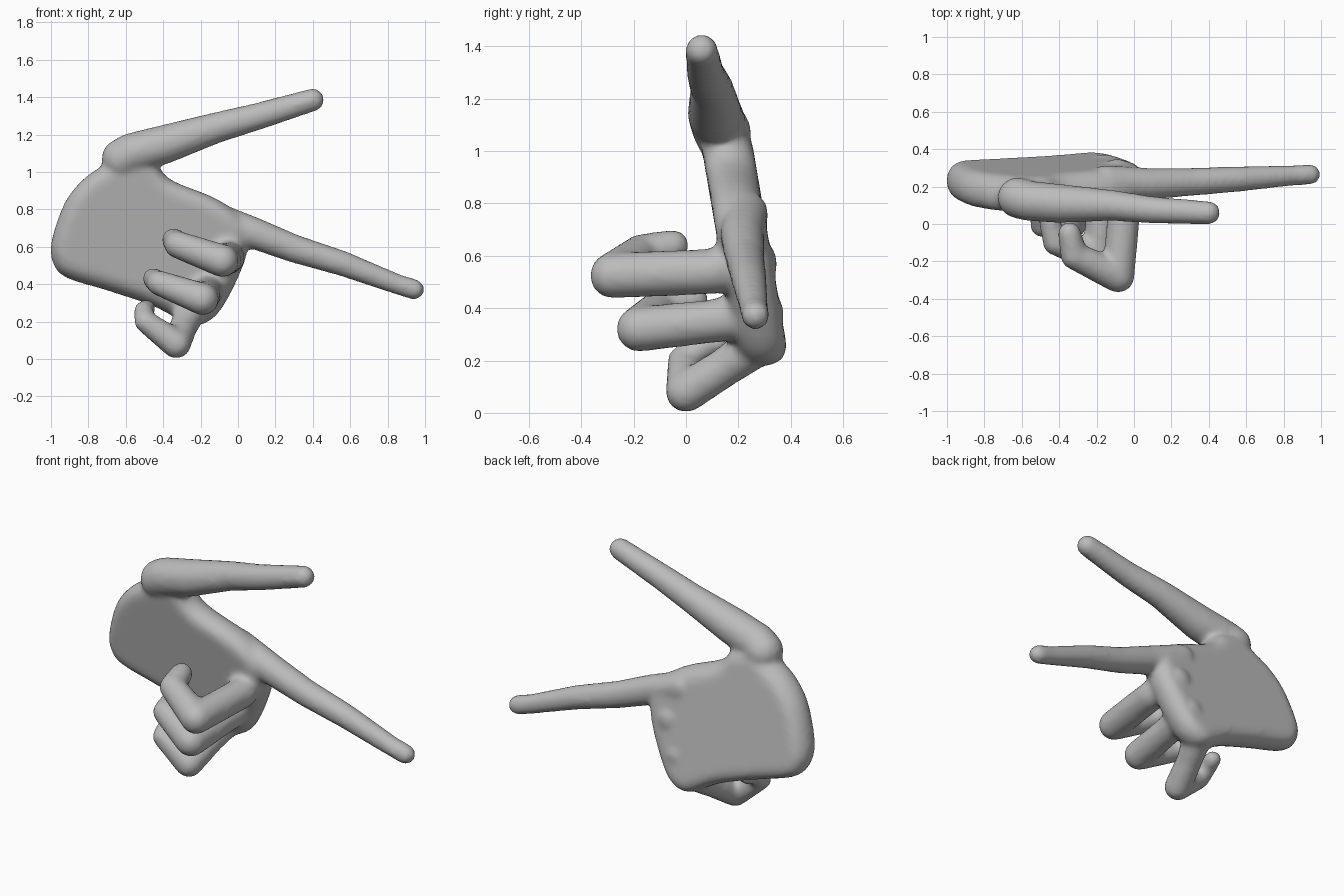
import bpy, bmesh
from math import sin, cos, pi
from mathutils import Vector

cube = bpy.data.objects.get("Cube")
if cube:
    bpy.data.objects.remove(cube, do_unlink=True)

# Single plain grey
grey = bpy.data.materials.new("plain_grey")
grey.use_nodes = True
grey.diffuse_color = (0.5, 0.5, 0.5, 1)
grey.node_tree.nodes["Principled BSDF"].inputs["Base Color"].default_value = (0.5, 0.5, 0.5, 1)

# Unit ball directions shared by all finger joints
ball = bmesh.new()
bmesh.ops.create_icosphere(ball, subdivisions=3, radius=1)
DIRECTIONS = [v.co.copy() for v in ball.verts]
ball.free()

bm = bmesh.new()


def finger(joints):
    """Chain of tapered capsules; each joint is x, y, z, radius."""
    for a, b in zip(joints, joints[1:]):
        verts = [bm.verts.new(Vector(j[:3]) + d * j[3]) for j in (a, b) for d in DIRECTIONS]
        hull = bmesh.ops.convex_hull(bm, input=verts)
        inner = {v for v in hull["geom_interior"] + hull["geom_unused"]
                 if isinstance(v, bmesh.types.BMVert)}
        bmesh.ops.delete(bm, geom=list(inner), context='VERTS')


def smooth_loop(points, steps=4):
    """Closed Catmull-Rom loop through x, z points."""
    pts = [Vector(p) for p in points]
    n = len(pts)
    out = []
    for i in range(n):
        p, q, r, s = (pts[(i + k) % n] for k in (-1, 0, 1, 2))
        for k in range(steps):
            t = k / steps
            out.append(0.5 * (2 * q + (r - p) * t + (2 * p - 5 * q + 4 * r - s) * t * t
                              + (3 * q - p - 3 * r + s) * t ** 3))
    return out


def palm(points, half, rim):
    """Leaning slab with a rounded rim, inset toward its middle."""
    loop = smooth_loop(points)
    n = len(loop)
    normals = []
    for i in range(n):
        d = (loop[(i + 1) % n] - loop[i - 1]).normalized()
        normals.append(Vector((-d.y, d.x)))
    rings = []
    for k in range(9):
        a = -pi / 2 + pi * k / 8
        ring = []
        for p, inward in zip(loop, normals):
            q = p + inward * rim * (1 - cos(a))
            lean = 0.16 + 0.17 * (1 - q.y)
            ring.append(bm.verts.new((q.x, lean + half * sin(a), q.y)))
        rings.append(ring)
    for a, b in zip(rings, rings[1:]):
        for i in range(n):
            j = (i + 1) % n
            bm.faces.new((a[i], a[j], b[j], b[i]))
    bm.faces.new(rings[0][::-1])
    bm.faces.new(rings[-1])


# Palm outline, counter-clockwise from the wrist
palm([(-1.0, .62), (-.985, .5), (-.91, .43), (-.7, .365), (-.45, .28), (-.28, .19),
      (-.19, .185), (-.1, .25), (-.01, .41), (.05, .57), (.05, .72), (-.1, .85),
      (-.36, .96), (-.45, 1.06), (-.6, 1.11), (-.7, 1.05), (-.83, .96), (-.93, .83)],
     half=.098, rim=.08)

# Thumb
finger([(-.62, .14, 1.07, .11), (-.57, .125, 1.1, .108), (-.4, .11, 1.145, .105),
        (-.12, .1, 1.235, .083), (.1, .075, 1.295, .073), (.4, .06, 1.385, .062)])
# Index finger, straight
finger([(-.15, .225, .76, .09), (.08, .215, .675, .085), (.3, .225, .59, .076),
        (.56, .24, .51, .068), (.85, .26, .4, .055), (.942, .265, .372, .055)])
# Curled middle, ring and little fingers
finger([(-.09, .25, .57, .1), (-.05, .1, .54, .087), (-.085, -.28, .525, .088),
        (-.32, -.17, .61, .074), (-.345, -.05, .638, .062)])
finger([(-.16, .28, .38, .095), (-.17, .1, .35, .083), (-.19, -.18, .32, .087),
        (-.42, -.1, .405, .068), (-.455, .03, .43, .056)])
finger([(-.25, .27, .26, .085), (-.29, .15, .175, .075), (-.33, 0, .08, .079),
        (-.495, -.01, .2, .06), (-.505, .06, .255, .053), (-.49, .12, .27, .05)])

bmesh.ops.recalc_face_normals(bm, faces=bm.faces)
mesh = bpy.data.meshes.new("pointing_hand")
bm.to_mesh(mesh)
bm.free()
mesh.materials.append(grey)
hand = bpy.data.objects.new("pointing_hand", mesh)
bpy.context.collection.objects.link(hand)

# Fuse the parts into one skin and soften the joins
remesh = hand.modifiers.new("fuse", 'REMESH')
remesh.mode = 'VOXEL'
remesh.voxel_size = 0.016
remesh.use_smooth_shade = True
soften = hand.modifiers.new("soften", 'SMOOTH')
soften.factor = 0.5
soften.iterations = 8
